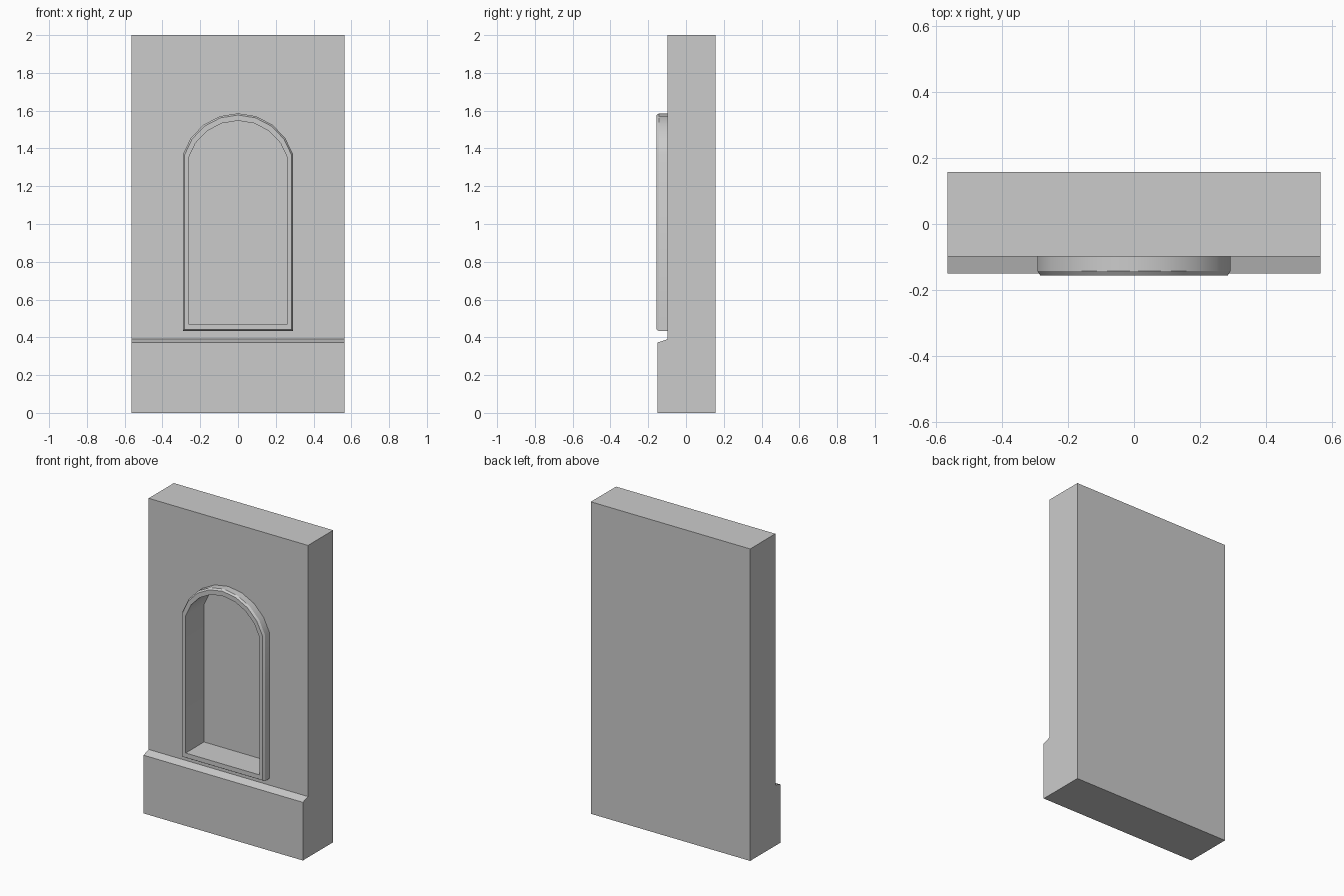
import bpy, bmesh, math

if "Cube" in bpy.data.objects:
    bpy.data.objects.remove(bpy.data.objects["Cube"])

WALL_Y, BACK_Y, NICHE_Y = -0.098, 0.157, 0.03


def new_object(name, bm):
    bmesh.ops.recalc_face_normals(bm, faces=bm.faces)
    mesh = bpy.data.meshes.new(name)
    bm.to_mesh(mesh)
    bm.free()
    ob = bpy.data.objects.new(name, mesh)
    bpy.context.collection.objects.link(ob)
    return ob


def select(ob):
    bpy.ops.object.select_all(action='DESELECT')
    ob.select_set(True)
    bpy.context.view_layer.objects.active = ob


def arch(w, bottom, spring, top, n=8):
    """Outline (x, z): straight sides closed by a segmental arch."""
    rise = top - spring
    r = (w * w + rise * rise) / (2 * rise)
    cz = top - r
    a0 = math.atan2(spring - cz, w)
    angles = [a0 + (math.pi - 2 * a0) * i / n for i in range(n + 1)]
    return ([(-w, bottom), (w, bottom)]
            + [(r * math.cos(a), cz + r * math.sin(a)) for a in angles])


def loft(bm, rings):
    """Join (outline, y) rings with quads; returns the vertex rings."""
    vs = [[bm.verts.new((x, y, z)) for x, z in pts] for pts, y in rings]
    for a, b in zip(vs, vs[1:]):
        n = len(a)
        for i in range(n):
            j = (i + 1) % n
            bm.faces.new((a[i], a[j], b[j], b[i]))
    return vs


outer = arch(0.292, 0.433, 1.368, 1.586)
rim = arch(0.284, 0.441, 1.364, 1.577)
inner = arch(0.262, 0.470, 1.350, 1.547)

# Wall with sloped plinth, swept along x from its side profile
profile = [(BACK_Y, 0), (BACK_Y, 2), (WALL_Y, 2), (WALL_Y, 0.39),
           (-0.15, 0.373), (-0.15, 0)]
bm = bmesh.new()
face = bm.faces.new([bm.verts.new((-0.565, y, z)) for y, z in profile])
ext = bmesh.ops.extrude_face_region(bm, geom=[face])
bmesh.ops.translate(bm, vec=(1.13, 0, 0),
                    verts=[v for v in ext['geom'] if isinstance(v, bmesh.types.BMVert)])
wall = new_object("wall", bm)

# Arched niche cut into the wall
bm = bmesh.new()
rings = loft(bm, [(inner, -0.3), (inner, NICHE_Y)])
for ring in rings:
    bm.faces.new(ring)
cutter = new_object("niche_cutter", bm)
cutter.hide_render = True
select(wall)
mod = wall.modifiers.new("niche", 'BOOLEAN')
mod.operation = 'DIFFERENCE'
mod.solver = 'EXACT'
mod.object = cutter
bpy.ops.object.modifier_apply(modifier=mod.name)
bpy.data.objects.remove(cutter)
select(wall)
bpy.ops.object.shade_smooth_by_angle(angle=math.radians(30))

# Raised moulding around the niche, chamfered on its outer edge
bm = bmesh.new()
loft(bm, [(outer, WALL_Y), (outer, -0.143), (rim, -0.156),
          (inner, -0.156), (inner, WALL_Y)])
frame = new_object("niche_frame", bm)
select(frame)
bpy.ops.object.shade_smooth_by_angle(angle=math.radians(30))
